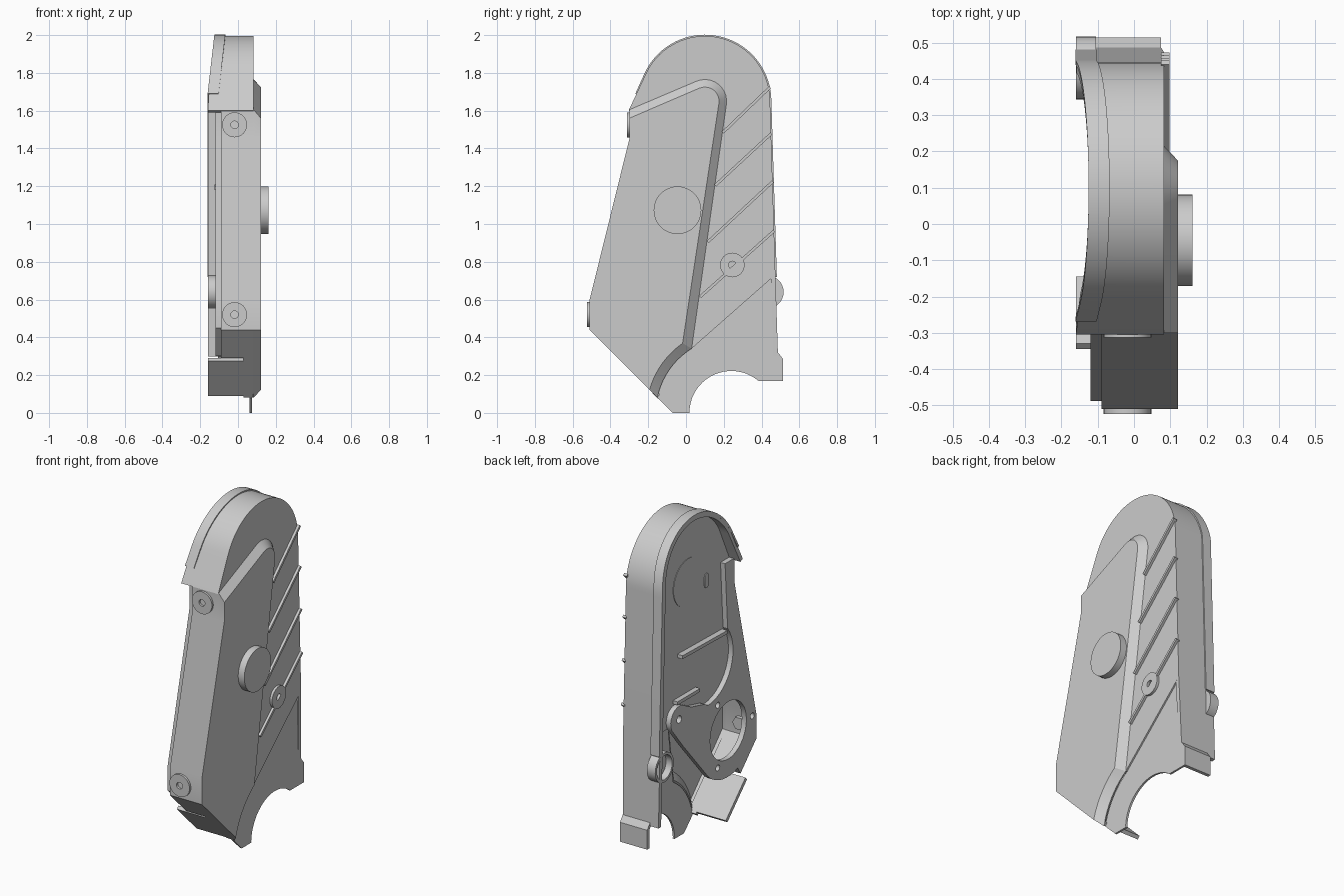
import bpy, bmesh
from math import cos, sin, radians
from mathutils import Matrix, Vector

if "Cube" in bpy.data.objects:
    bpy.data.objects.remove(bpy.data.objects["Cube"])

# local (u, v, depth) -> world: profiles are drawn as (y, z) or, for AXIS_Y, as (x, z)
AXIS_X = Matrix(((0, 0, 1, 0), (1, 0, 0, 0), (0, 1, 0, 0), (0, 0, 0, 1)))
AXIS_Y = Matrix(((1, 0, 0, 0), (0, 0, -1, 0), (0, 1, 0, 0), (0, 0, 0, 1)))


def arc(cy, cz, r, a0, a1, n):
    return [(cy + r * cos(radians(a0 + (a1 - a0) * i / n)),
             cz + r * sin(radians(a0 + (a1 - a0) * i / n))) for i in range(n + 1)]


def circle(cy, cz, r, n=32):
    return arc(cy, cz, r, 0, 360, n)[:-1]


def finish(name, bm, shell=0):
    bmesh.ops.remove_doubles(bm, verts=bm.verts, dist=0.0003)
    bmesh.ops.recalc_face_normals(bm, faces=bm.faces)
    me = bpy.data.meshes.new(name)
    bm.to_mesh(me)
    bm.free()
    ob = bpy.data.objects.new(name, me)
    bpy.context.collection.objects.link(ob)
    bpy.context.view_layer.objects.active = ob
    bpy.ops.object.select_all(action='DESELECT')
    ob.select_set(True)
    if shell:
        if max(me.polygons, key=lambda f: f.area).normal.x < 0:
            me.flip_normals()
        mod = ob.modifiers.new("shell", 'SOLIDIFY')
        mod.thickness, mod.offset = shell, -1
        bpy.ops.object.modifier_apply(modifier=mod.name)
    bpy.ops.object.shade_smooth_by_angle(angle=radians(25))
    return ob


def slab(name, loops, d0, d1, axis=AXIS_X):
    """Extruded flat profile; the first loop is the outline, the others are holes."""
    cu = bpy.data.curves.new(name, 'CURVE')
    cu.dimensions, cu.fill_mode, cu.extrude = '2D', 'BOTH', (d1 - d0) / 2
    for lp in loops:
        sp = cu.splines.new('POLY')
        sp.points.add(len(lp) - 1)
        for p, (u, v) in zip(sp.points, lp):
            p.co = (u, v, 0, 1)
        sp.use_cyclic_u = True
    tmp = bpy.data.objects.new(name + "_curve", cu)
    bpy.context.collection.objects.link(tmp)
    dg = bpy.context.evaluated_depsgraph_get()
    me = bpy.data.meshes.new_from_object(tmp.evaluated_get(dg))
    bm = bmesh.new()
    bm.from_mesh(me)
    bm.transform(axis @ Matrix.Translation((0, 0, (d0 + d1) / 2)))
    bpy.data.objects.remove(tmp)
    bpy.data.curves.remove(cu)
    bpy.data.meshes.remove(me)
    return finish(name, bm)


def wall(name, path, t, x0, x1):
    """Strip of thickness t to the right of an open (y, z) path; x0, x1 are functions of z."""
    bm = bmesh.new()
    P = [Vector(p) for p in path]
    rows = []
    for i, p in enumerate(P):
        d0 = (p - P[i - 1]) if i else (P[1] - p)
        d1 = (P[i + 1] - p) if i < len(P) - 1 else d0
        n0, n1 = [Vector((d.y, -d.x)).normalized() for d in (d0, d1)]
        m = (n0 + n1).normalized()
        q = p + m * t / max(m.dot(n0), 0.4)
        a, b = x0(p.y), x1(p.y)
        rows.append([bm.verts.new(c) for c in
                     ((a, *p), (b, *p), (b, *q), (a, *q))])
    for r, s in zip(rows, rows[1:]):
        for k in range(4):
            bm.faces.new((r[k], r[k - 1], s[k - 1], s[k]))
    bm.faces.new(rows[0])
    bm.faces.new(rows[-1])
    return finish(name, bm)


def const(v):
    return lambda z: v


def bar(name, p, q, w, x0, x1):
    wall(name, [p, q], w, const(x0), const(x1))


def rim(z):
    return -0.16 + max(0, z - 1.69) * 0.115


# raised panel: base and top outlines joined by a chamfer, hollow behind
outer = [(-0.51, 0.44), (-0.51, 0.60), (-0.30, 1.45)]
base_edge = [(-0.30, 1.605)] + arc(0.10, 1.65, 0.115, 113, -8, 10) + arc(0.24, 0, 0.40, 121.7, 168.5, 10)
top_edge = [(-0.30, 1.56)] + arc(0.10, 1.65, 0.075, 113, -8, 10) + arc(0.24, 0, 0.45, 125, 164.2, 10)
bm = bmesh.new()
lo = [bm.verts.new((0.083, *p)) for p in base_edge + outer]
hi = [bm.verts.new((0.121, *p)) for p in top_edge + outer]
for i in range(len(lo)):
    bm.faces.new((lo[i - 1], lo[i], hi[i], hi[i - 1]))
bm.faces.new(hi)
finish("raised_panel", bm, shell=0.02)

# cover plate beside the panel, and the slightly lower foot plate
arch = arc(0.10, 1.65, 0.345, 155, 0, 36)
plate_arch = arc(0.10, 1.65, 0.343, 155, 0, 36)
slab("cover_plate", [base_edge[:13] + [(0.472, 0.73)] + plate_arch[::-1] + [(-0.301, 1.602)]], 0.063, 0.083)
slab("lower_plate", [[(-0.07, 0.0), (0.02, 0.0)] + arc(0.24, 0, 0.222, 178, 50, 20) +
                     [(0.39, 0.17), (0.51, 0.17), (0.51, 0.28), (0.485, 0.30), (0.472, 0.73)] +
                     base_edge[12:]], 0.062, 0.074)

# outer walls
wall("arch_wall", [(-0.304, 1.6)] + arch + [(0.473, 0.74), (0.487, 0.30)], 0.025, rim,
     lambda z: 0.083 if z > 0.7 else 0.074)
wall("rim_lip", [(-0.268, 1.69)] + arc(0.10, 1.65, 0.352, 155, 0, 36) + [(0.481, 0.72)],
     0.012, lambda z: rim(z) - 0.001, lambda z: rim(z) + 0.057)
wall("flared_foot", [(0.487, 0.32), (0.514, 0.285), (0.514, 0.17)], 0.02, const(-0.105), const(0.074))
wall("side_wall", [(-0.36, 0.29), (-0.51, 0.44), (-0.51, 0.60), (-0.30, 1.45), (-0.30, 1.60)],
     0.022, const(-0.09), const(0.083))
wall("lower_slope_wall", [(-0.16, 0.09), (-0.345, 0.275)], 0.022, const(-0.16), const(0.032))
wall("lower_slope_inner", [(-0.152, 0.082), (-0.37, 0.30)], 0.022, const(0.03), const(0.083))

# disc, diagonal ribs and screw boss on the outside
slab("round_cap", [circle(-0.045, 1.073, 0.126, 48)], 0.11, 0.161)
for i, (p, q) in enumerate([((0.07, 0.62), (0.462, 0.97)), ((0.11, 0.91), (0.454, 1.23)),
                            ((0.15, 1.21), (0.447, 1.485)), ((0.19, 1.49), (0.440, 1.73))]):
    bar(f"diagonal_rib_{i + 1}", p, q, 0.015, 0.075, 0.098)
slab("screw_boss", [circle(0.245, 0.783, 0.065), circle(0.245, 0.783, 0.02, 16)], 0.07, 0.098)

# front bosses with nuts inside the wall
for i, (z, y) in enumerate([(1.525, -0.30), (0.52, -0.51)]):
    slab(f"front_boss_{i + 1}", [circle(-0.018, z, 0.066), circle(-0.018, z, 0.02, 16)],
         -y - 0.01, -y + 0.013, AXIS_Y)
slab("inner_nut", [circle(-0.018, 0.52, 0.04, 6)], 0.465, 0.495, AXIS_Y)

# half-round cup on the long edge
slab("edge_cup", [circle(0.43, 0.64, 0.087), circle(0.43, 0.64, 0.072)], -0.16, -0.105)
slab("edge_cup_bottom", [circle(0.43, 0.64, 0.08)], -0.12, -0.106)

# mounting plate on the open side, with motor hole and bolt holes
mount = ([(-0.285, 1.60), (-0.285, 1.45), (-0.488, 0.60), (-0.488, 0.45), (-0.34, 0.30)] +
         arc(-0.22, 0.60, 0.275, 250, 310, 8) + [(0.20, 0.67)] + arc(0.235, 0.84, 0.08, -30, 110, 8) +
         [(0.12, 0.87), (0.0, 0.84)] + arc(-0.03, 1.06, 0.24, 268, 142, 14) + [(-0.195, 1.60)])
holes = [circle(-0.225, 0.60, 0.17, 40), circle(0.235, 0.84, 0.022, 16)]
holes += [circle(y, z, 0.018, 16) for y, z in arc(-0.235, 0.60, 0.215, 60, 300, 2)]
slab("mounting_plate", [mount] + holes, -0.12, -0.09)

# inner floor, shallow ribs and pulley pad
slab("inner_floor", [arc(0.10, 1.65, 0.33, 155, 0, 24) + [(0.455, 0.80), (0.0, 0.80), (-0.2, 0.81),
                     (-0.43, 0.81), (-0.29, 1.45), (-0.29, 1.6)]], -0.09, -0.075)
bar("cross_rib", (-0.21, 1.20), (0.21, 1.21), 0.02, -0.125, -0.085)
bar("short_rib", (0.04, 0.95), (0.25, 0.95), 0.02, -0.12, -0.085)
slab("pulley_pad", [circle(0.11, 1.60, 0.14, 40)], -0.093, -0.085)
slab("slot_pad", [arc(-0.06, 1.57, 0.018, 0, 180, 6) + arc(-0.06, 1.52, 0.018, 180, 360, 6)], -0.095, -0.085)
